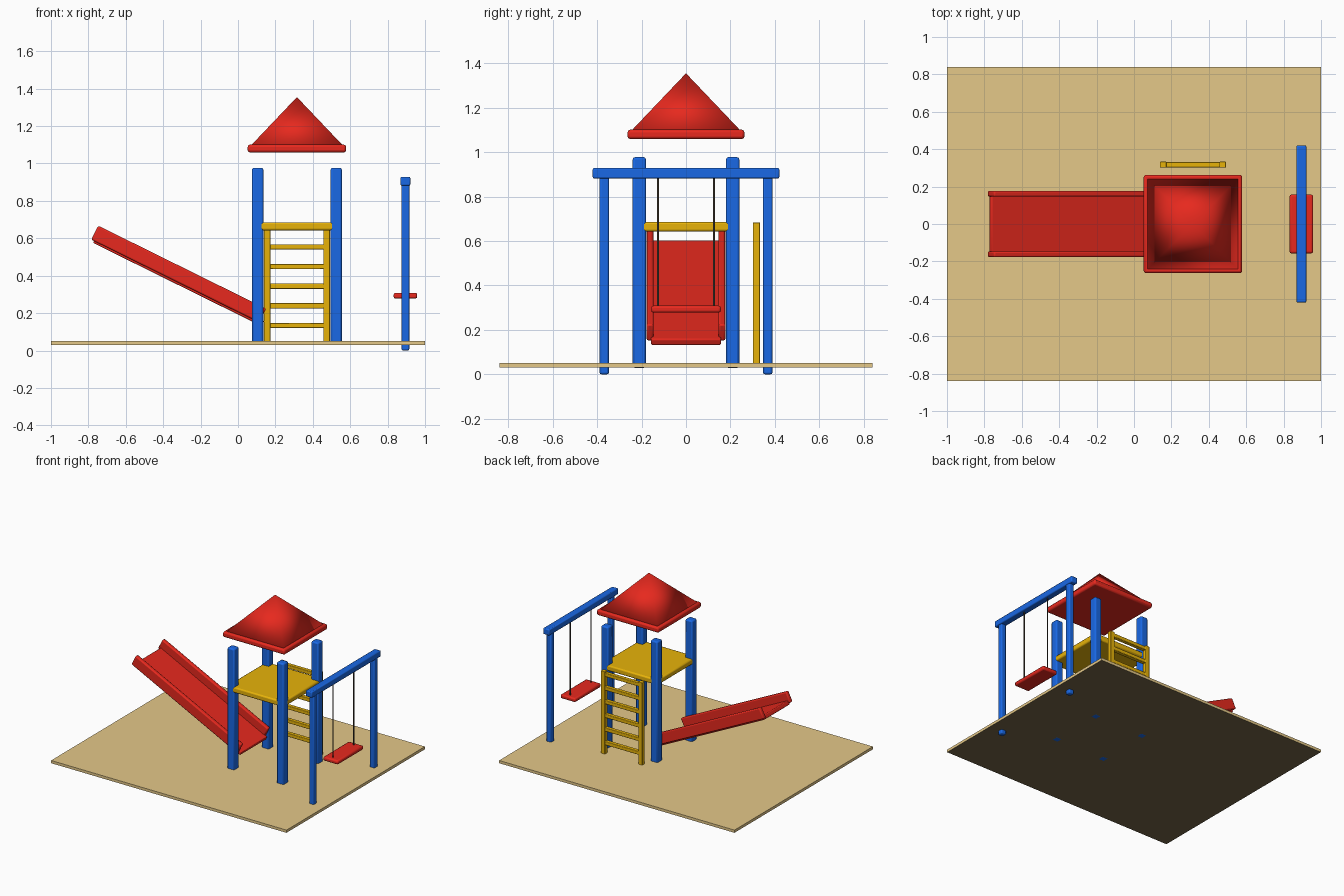
import bpy, math
from mathutils import Matrix, Vector

if "Cube" in bpy.data.objects:
    bpy.data.objects.remove(bpy.data.objects["Cube"])


def material(name, rgb):
    m = bpy.data.materials.new(name)
    m.diffuse_color = (*rgb, 1)
    m.use_nodes = True
    m.node_tree.nodes["Principled BSDF"].inputs["Base Color"].default_value = m.diffuse_color
    return m


RED = material("red", (0.8, 0.022, 0.013))
BLUE = material("blue", (0.01, 0.14, 0.78))
YELLOW = material("yellow", (0.8, 0.45, 0.003))
SAND = material("sand", (0.78, 0.58, 0.25))
EARTH = material("earth", (0.18, 0.135, 0.065))
DARK = material("dark_rope", (0.05, 0.038, 0.025))


def box(name, centre, size, mat, bevel=0.0, tilt=0.0):
    bpy.ops.mesh.primitive_cube_add(size=1, location=centre, rotation=(0, tilt, 0))
    o = bpy.context.object
    o.name = name
    o.data.transform(Matrix.Diagonal((*size, 1)))
    o.data.materials.append(mat)
    if bevel:
        b = o.modifiers.new("bevel", "BEVEL")
        b.width = bevel
        b.segments = 2
        bpy.ops.object.shade_smooth_by_angle(angle=math.radians(35))
    return o


# Ground slab with a dark underside
ground = box("ground", (0, 0, 0.04), (2, 1.68, 0.021), SAND)
ground.data.materials.append(EARTH)
for f in ground.data.polygons:
    f.material_index = 1 if f.normal.z < -0.5 else 0

# Tower: four posts, platform, roof
TX = 0.315
for sx in (-1, 1):
    for sy in (-1, 1):
        box("tower_post", (TX + sx * 0.21, sy * 0.21, 0.503), (0.06, 0.06, 0.948), BLUE, 0.01)
box("platform", (TX, 0, 0.664), (0.479, 0.479, 0.043), YELLOW, 0.01)
box("roof_eave", (TX, 0, 1.08), (0.526, 0.526, 0.042), RED, 0.012)
bpy.ops.mesh.primitive_cone_add(vertices=4, radius1=0.252 * math.sqrt(2), depth=0.265,
                                location=(TX, 0, 1.2225), rotation=(0, 0, math.pi / 4))
roof = bpy.context.object
roof.name = "roof"
roof.data.materials.append(RED)
bpy.ops.object.shade_smooth()

# Ladder behind the tower
for sx in (-1, 1):
    box("ladder_rail", (TX + sx * 0.159, 0.317, 0.364), (0.035, 0.032, 0.638), YELLOW, 0.003)
for i in range(6):
    box("ladder_rung", (TX, 0.317, 0.134 + 0.105 * i), (0.3, 0.03, 0.028), YELLOW, 0.004)

# Slide: sloping floor with two side rails
TILT = math.radians(26.3)
box("slide_floor", (-0.317, 0, 0.367), (1.006, 0.315, 0.032), RED, 0.006, TILT)
for sy in (-1, 1):
    box("slide_rail", (-0.317, sy * 0.162, 0.4085), (1.002, 0.031, 0.083), RED, 0.008, TILT)

# Swing frame, ropes and seat
SX = 0.895
for sy in (-1, 1):
    box("swing_post", (SX, sy * 0.368, 0.45), (0.042, 0.042, 0.9), BLUE, 0.008)
    bpy.ops.mesh.primitive_cylinder_add(vertices=10, radius=0.0048, depth=0.6,
                                        location=(SX, sy * 0.126, 0.595))
    bpy.context.object.name = "swing_rope"
    bpy.context.object.data.materials.append(DARK)
    bpy.ops.object.shade_smooth_by_angle(angle=math.radians(40))
box("swing_beam", (SX, 0, 0.905), (0.053, 0.84, 0.047), BLUE, 0.007)
box("swing_seat", (SX, 0, 0.293), (0.126, 0.314, 0.031), RED, 0.01)
